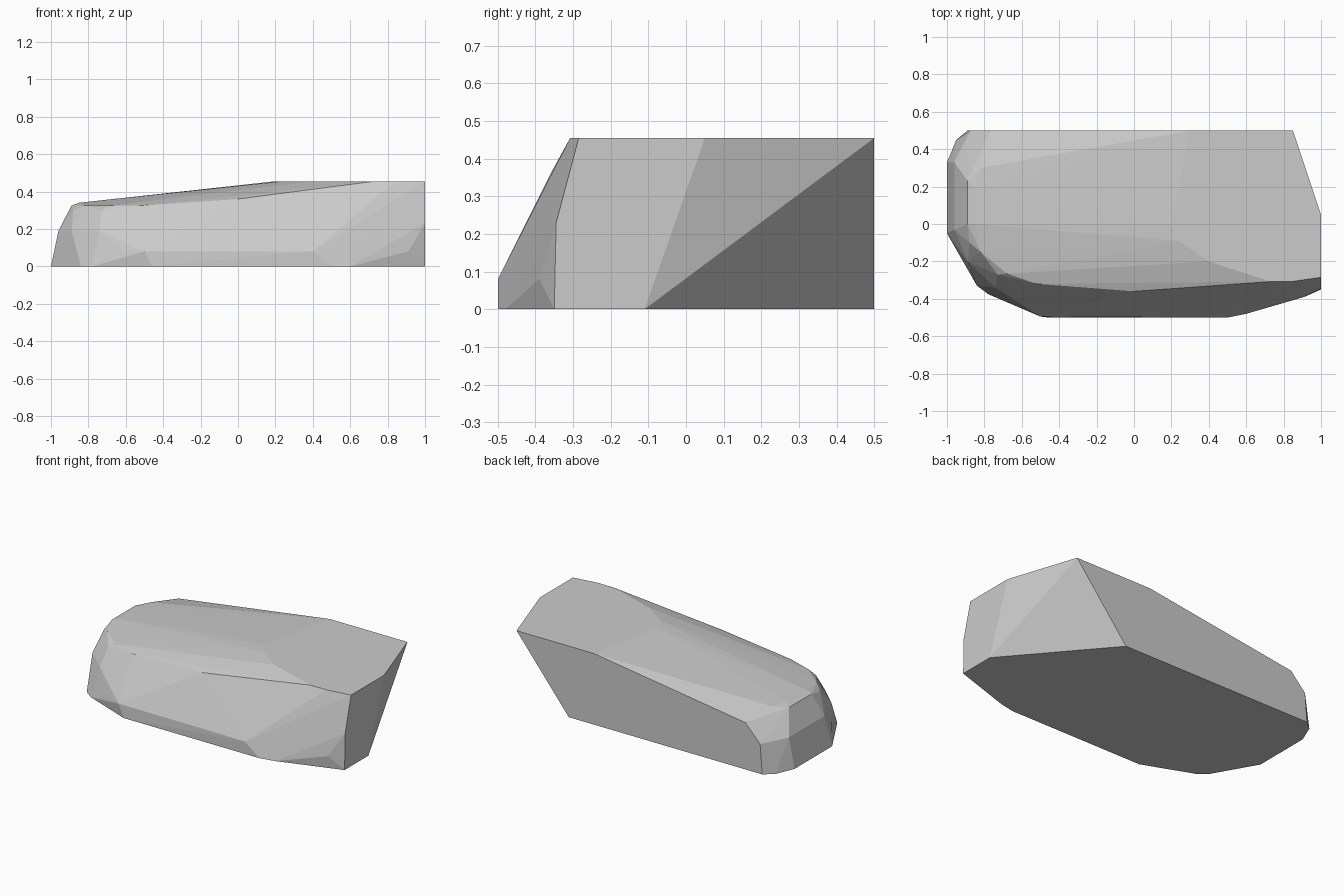
import bpy, bmesh

if "Cube" in bpy.data.objects:
    bpy.data.objects.remove(bpy.data.objects["Cube"])

# Contour slices of the boulder: height -> outline corners (x, y)
base = [(1, -.35), (1, -.11), (.48, .5), (-.89, .5), (-.95, .45), (-1, .33),
        (-1, -.05), (-.84, -.33), (-.78, -.375), (-.46, -.5), (.5, -.5), (.6, -.48)]
summit = [(1, -.285), (1, .05), (.85, .5), (.3, .5), (.2, 0), (.24, -.09),
          (.4, -.2), (.73, -.308), (.84, -.308)]
slices = [
    (0, base),
    (.08, [(-.5, -.495), (.4, -.5), (.91, -.39), (-.61, -.44)]),
    (.19, [(-.96, .33), (-.96, -.03), (-.875, .5), (-.89, -.2), (-.74, -.34)]),
    (.23, [(1, -.345)]),
    (.30, [(-.77, .5), (-.88, -.1), (-.73, -.27)]),
    (.325, [(-.89, .23), (-.89, 0), (-.68, -.265), (-.52, -.32), (-.82, -.15)]),
    (.34, [(-.85, .2), (-.85, 0), (-.82, .3)]),
    (.36, [(0, -.36)]),
    (.455, summit),
]

# Faceted boulder skinned around the slices
bm = bmesh.new()
for z, outline in slices:
    for x, y in outline:
        bm.verts.new((x, y, z))
res = bmesh.ops.convex_hull(bm, input=bm.verts)
spare = {v for v in res["geom_interior"] + res["geom_unused"]
         if isinstance(v, bmesh.types.BMVert) and not v.link_faces}
bmesh.ops.delete(bm, geom=list(spare), context='VERTS')
bmesh.ops.dissolve_limit(bm, angle_limit=.01, verts=bm.verts, edges=bm.edges)
bmesh.ops.recalc_face_normals(bm, faces=bm.faces)

mesh = bpy.data.meshes.new("boulder")
bm.to_mesh(mesh)
bm.free()
boulder = bpy.data.objects.new("boulder", mesh)
bpy.context.collection.objects.link(boulder)
